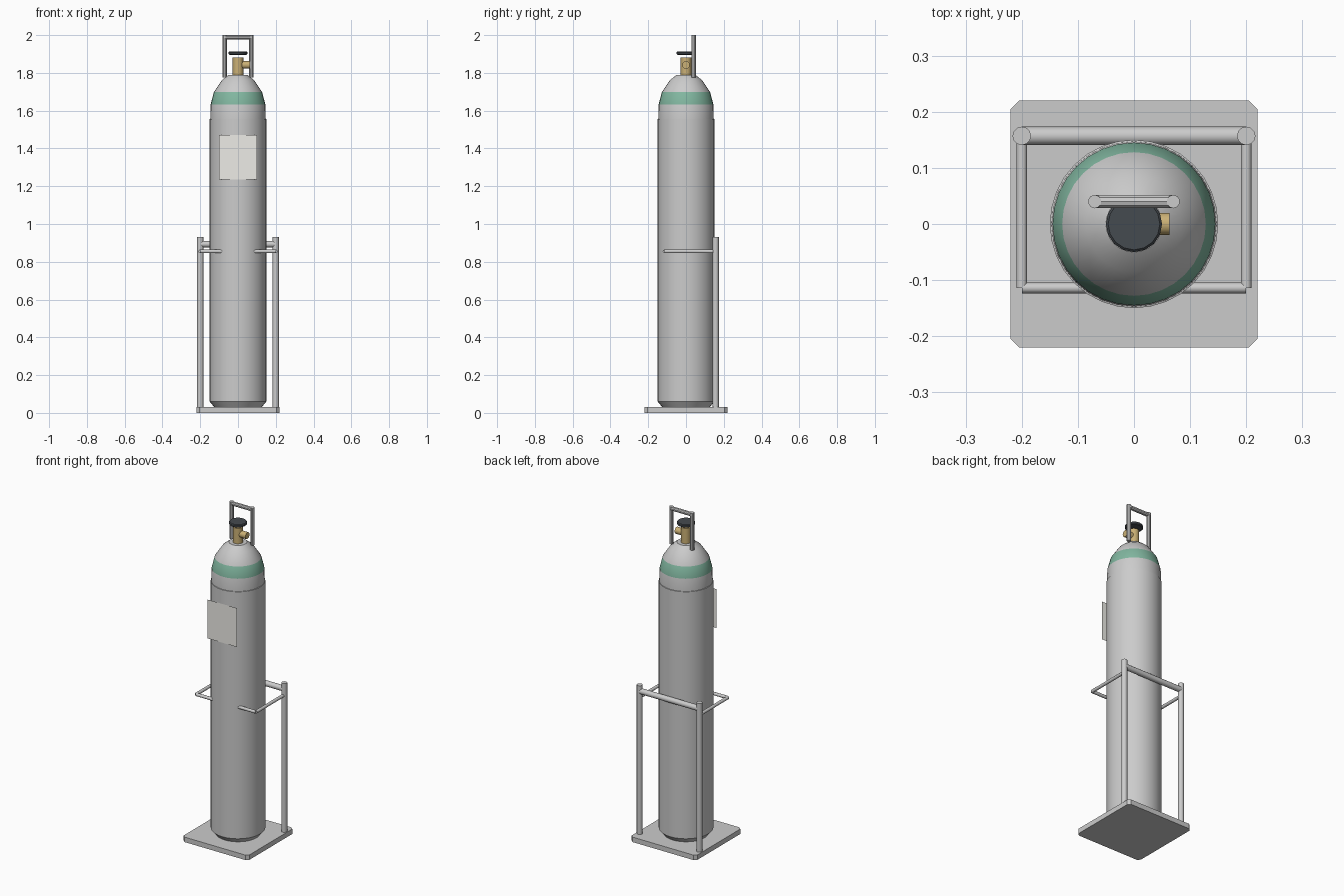
import bpy, bmesh
from math import cos, sin, pi, radians
from mathutils import Vector

if "Cube" in bpy.data.objects:
    bpy.data.objects.remove(bpy.data.objects["Cube"])


def material(name, rgb):
    m = bpy.data.materials.new(name)
    m.diffuse_color = (*rgb, 1)
    m.use_nodes = True
    m.node_tree.nodes["Principled BSDF"].inputs["Base Color"].default_value = m.diffuse_color
    return m


green = material("green", (0.22, 0.47, 0.35))
brass = material("brass", (0.60, 0.44, 0.18))
dark = material("dark", (0.06, 0.07, 0.08))
paper = material("paper", (0.85, 0.84, 0.80))


def finish(name, bm, mats=(), smooth=True):
    bmesh.ops.recalc_face_normals(bm, faces=bm.faces)
    me = bpy.data.meshes.new(name)
    bm.to_mesh(me)
    bm.free()
    ob = bpy.data.objects.new(name, me)
    bpy.context.collection.objects.link(ob)
    for m in mats:
        me.materials.append(m)
    if smooth:
        bpy.ops.object.select_all(action='DESELECT')
        ob.select_set(True)
        bpy.context.view_layer.objects.active = ob
        bpy.ops.object.shade_smooth_by_angle(angle=radians(35))
    return ob


def lathe(name, profile, sides, mats=(), band=None):
    """Revolve (radius, z) points about z; faces of segment `band` use slot 1."""
    bm = bmesh.new()
    rings = [[bm.verts.new((r * cos(2 * pi * i / sides), r * sin(2 * pi * i / sides), z))
              for i in range(sides)] for r, z in profile]
    for k, (a, b) in enumerate(zip(rings, rings[1:])):
        for i in range(sides):
            j = (i + 1) % sides
            f = bm.faces.new((a[i], a[j], b[j], b[i]))
            f.material_index = 1 if k == band else 0
    bm.faces.new(rings[0])
    bm.faces.new(rings[-1])
    return finish(name, bm, mats)


def rod(name, start, end, r, sides=12, mats=()):
    a, b = Vector(start), Vector(end)
    bm = bmesh.new()
    bmesh.ops.create_cone(bm, cap_ends=True, segments=sides, radius1=r, radius2=r,
                          depth=(b - a).length)
    bm.transform((b - a).to_track_quat('Z', 'Y').to_matrix().to_4x4())
    bmesh.ops.translate(bm, vec=(a + b) / 2, verts=bm.verts)
    return finish(name, bm, mats)


# base plate with chamfered corners
bm = bmesh.new()
bmesh.ops.create_cube(bm, size=1)
bmesh.ops.scale(bm, vec=(0.44, 0.44, 0.03), verts=bm.verts)
bmesh.ops.translate(bm, vec=(0, 0, 0.015), verts=bm.verts)
corners = [e for e in bm.edges if abs(e.verts[0].co.z - e.verts[1].co.z) > 0.01]
bmesh.ops.bevel(bm, geom=corners, offset=0.015, segments=1, affect='EDGES')
finish("base_plate", bm, smooth=False)

# gas cylinder with green shoulder band
grey = material("grey", (0.8, 0.8, 0.8))
lathe("gas_cylinder", [(0.125, 0.03), (0.15, 0.06), (0.15, 1.555), (0.147, 1.556),
                       (0.145, 1.632), (0.128, 1.698), (0.085, 1.762), (0.05, 1.789)],
      32, (grey, green), band=4)

# label plate
bm = bmesh.new()
bm.faces.new([bm.verts.new((x, -0.151, z)) for x, z in
              ((-0.1, 1.235), (0.1, 1.235), (0.1, 1.47), (-0.1, 1.47))])
finish("label", bm, (paper,), smooth=False)

# valve
rod("valve_body", (0, 0, 1.775), (0, 0, 1.882), 0.028, 16, (brass,))
rod("valve_outlet", (0, 0, 1.842), (0.063, 0, 1.842), 0.02, 12, (brass,))
lathe("handwheel", [(0.046, 1.896), (0.05, 1.900), (0.05, 1.909), (0.046, 1.913)], 16, (dark,))

# valve guard
for side, s in (("left", -1), ("right", 1)):
    rod(f"guard_post_{side}", (s * 0.07, 0.04, 1.775), (s * 0.07, 0.04, 2.0), 0.012, 10)
rod("guard_top_bar", (-0.07, 0.04, 1.988), (0.07, 0.04, 1.988), 0.012, 10)

# rack: posts, back rail and restraining arms
for side, s in (("left", -1), ("right", 1)):
    rod(f"rack_post_{side}", (s * 0.2, 0.157, 0.03), (s * 0.2, 0.157, 0.93), 0.0165)
    rod(f"side_arm_{side}", (s * 0.2, 0.157, 0.855), (s * 0.2, -0.114, 0.855), 0.0095)
    rod(f"front_arm_{side}", (s * 0.2, -0.114, 0.855), (s * 0.08, -0.114, 0.855), 0.0095)
rod("back_rail", (-0.2, 0.157, 0.893), (0.2, 0.157, 0.893), 0.0165)
